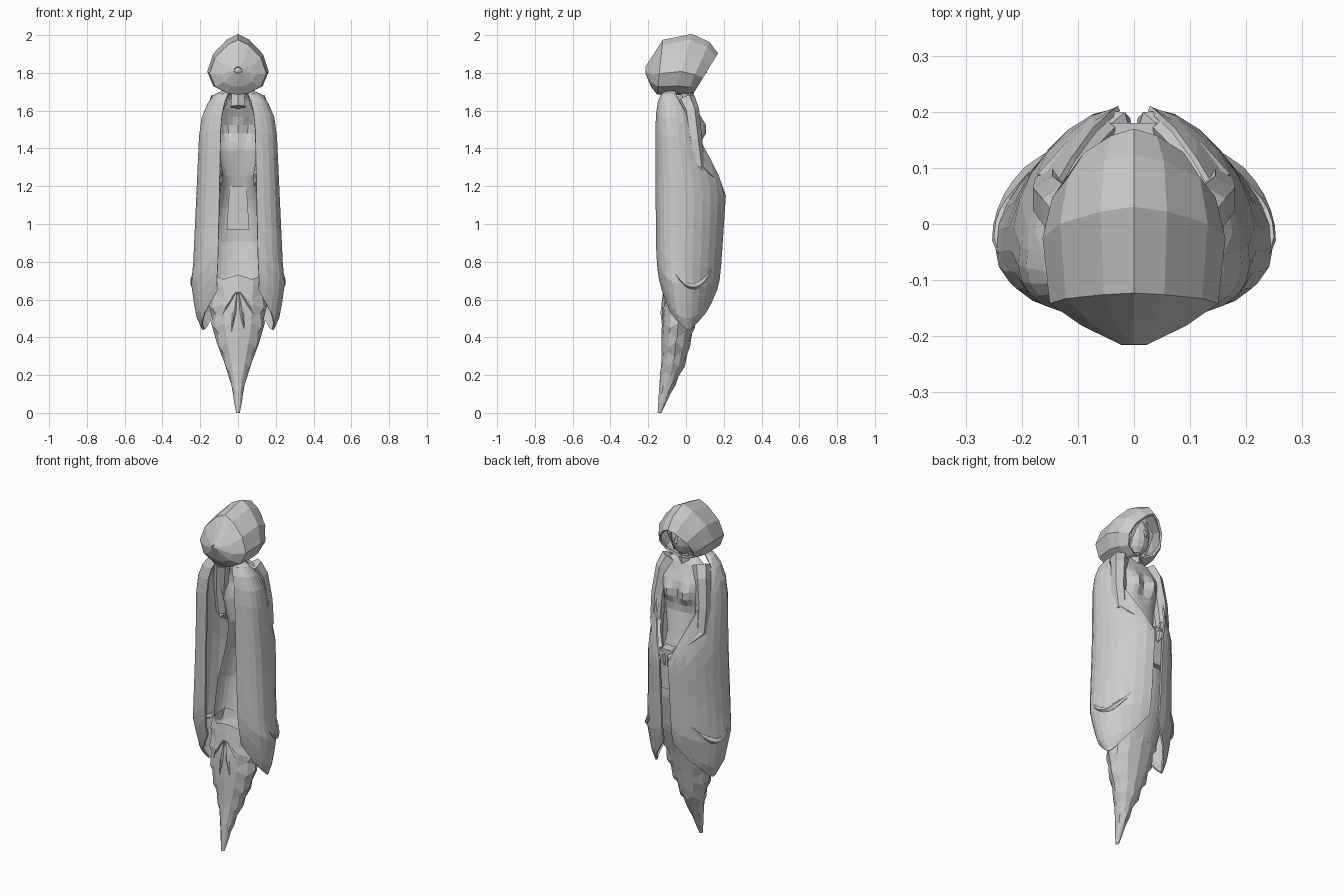
import bpy
import math
from mathutils import Vector

cube = bpy.data.objects.get("Cube")
if cube:
    bpy.data.objects.remove(cube)

stone = bpy.data.materials.new("grey_stone")
stone.use_nodes = True
grey = (.6, .6, .6, 1)
stone.diffuse_color = grey
stone.node_tree.nodes["Principled BSDF"].inputs["Base Color"].default_value = grey


def section(z, profile):
    """Half width, back y and front y of a profile at height z."""
    for low, high in zip(profile, profile[1:]):
        if z <= high[0]:
            break
    share = min(max((z - low[0]) / (high[0] - low[0]), 0), 1)
    return [a + (b - a) * share for a, b in zip(low[1:], high[1:])]


def spread(count):
    """Evenly spaced shares from zero to one."""
    return [step / count for step in range(count + 1)]


def loft(name, rows, closed=True, caps=False, thickness=0, mirror=False):
    """Skin a grid of points, one list per row."""
    size = len(rows[0])
    faces = []
    for row in range(len(rows) - 1):
        for col in range(size if closed else size - 1):
            after = (col + 1) % size
            start, above = row * size, (row + 1) * size
            faces.append((start + col, start + after, above + after, above + col))
    if caps:
        faces.append(tuple(reversed(range(size))))
        faces.append(tuple(range((len(rows) - 1) * size, len(rows) * size)))
    mesh = bpy.data.meshes.new(name)
    mesh.from_pydata([point for row in rows for point in row], [], faces)
    mesh.materials.append(stone)
    part = bpy.data.objects.new(name, mesh)
    bpy.context.collection.objects.link(part)
    if mirror:
        part.modifiers.new("Mirror", "MIRROR")
    if thickness:
        shell = part.modifiers.new("Solidify", "SOLIDIFY")
        shell.thickness, shell.offset = thickness, 0


def ring(z, half_width, back, front, sides=12):
    """Level ellipse of points."""
    middle, depth = (back + front) / 2, (front - back) / 2
    angles = [math.tau * side / sides for side in range(sides)]
    return [(-half_width * math.sin(a), middle + depth * math.cos(a), z) for a in angles]


def tube(name, path, radius, sides=6, mirror=True):
    """Low-poly limb along a path; radius is a rule of the share along it."""
    points = [Vector(point) for point in path]
    last = len(points) - 1
    rows = []
    for i, point in enumerate(points):
        along = (points[min(i + 1, last)] - points[max(i - 1, 0)]).normalized()
        across = along.cross(Vector((1, 0, 0))).normalized()
        other = along.cross(across)
        angles = [math.tau * side / sides for side in range(sides)]
        rows.append([point + radius(i / last) * (across * math.cos(a) + other * math.sin(a))
                     for a in angles])
    loft(name, rows, caps=True, mirror=mirror)


def bulge(size):
    """Radius rule that is thin at both ends."""
    return lambda t: size * (.2 + .8 * math.sin(math.pi * t))


def taper(start, end):
    return lambda t: start + (end - start) * t


# Cloak: height, half width, back y, front y
cloak_profile = [(.44, .185, -.03, .07), (.52, .22, -.09, .125), (.7, .245, -.14, .175),
                 (.8, .232, -.155, .185), (1.17, .215, -.16, .21), (1.5, .2, -.16, .11),
                 (1.6, .18, -.155, .09), (1.68, .13, -.14, .03), (1.7, .08, -.11, .01)]


def cloak_point(around, z):
    """Point on the cloak; around runs from its back edge to its front edge."""
    half_width, back, front = section(z, cloak_profile)
    angle = math.pi * (.15 + .81 * around)
    depth = ((1 - math.cos(angle)) / 2) ** 1.6
    return (half_width * math.sin(angle), back + (front - back) * depth, z)


def cloak_column(around):
    """Curved hem below, open neckline falling to the hands above."""
    hem = .44 + .21 * abs(2 * around - 1) ** 2
    top = 1.7 - .55 * max(0, 2 * around - 1) ** 1.2
    eased = [(1 - math.cos(math.pi * t)) / 2 for t in spread(14)]
    return [cloak_point(around, hem + (top - hem) * t) for t in eased]


columns = [cloak_column(around) for around in spread(12)]
loft("cloak", list(zip(*columns)), closed=False, thickness=.01, mirror=True)

# Crescent fold on each side of the cloak
fold = [cloak_point(.4 + .42 * t, .67 + .32 * (t - .45) ** 2) for t in spread(8)]
tube("cloak_fold", fold, bulge(.018), sides=5)

# Hood: top y, top z, bottom y, bottom z, half width, from back to rim
hood_rings = [(-.21, 1.83, -.21, 1.8, .02), (-.17, 1.89, -.18, 1.73, .09),
              (-.12, 1.97, -.15, 1.69, .145), (.03, 2, -.06, 1.69, .157),
              (.12, 1.96, 0, 1.69, .14), (.165, 1.9, .04, 1.7, .105)]


def hood_ring(top_y, top_z, low_y, low_z, half_width):
    """Egg-shaped ring, widest below its middle."""
    points = []
    for side in range(12):
        angle = math.tau * side / 12
        height = max(0, (1 + math.cos(angle)) / 2) ** 1.4
        x = math.sin(angle) * abs(math.sin(angle)) ** .5
        points.append((half_width * x, low_y + (top_y - low_y) * height,
                       low_z + (top_z - low_z) * height))
    return points


loft("hood", [hood_ring(*values) for values in hood_rings], caps=False, thickness=.012)
loft("hood_back", [hood_ring(-.215, 1.82, -.215, 1.81, .004), hood_ring(*hood_rings[0])], caps=True)

# Head, nose, hair and neck
bpy.ops.mesh.primitive_uv_sphere_add(segments=12, ring_count=8, radius=1,
                                     location=(0, .02, 1.82), scale=(.07, .07, .11))
head = bpy.context.object
head.name = "head"
head.data.materials.append(stone)
tube("nose", [(0, .08, 1.85), (0, .1, 1.8), (0, .09, 1.79)], bulge(.012), sides=4, mirror=False)
tube("hair_lock", [(.02, .08, 1.9), (.06, .06, 1.84), (.06, .02, 1.72)], bulge(.02), sides=5)
tube("neck", [(0, -.01, 1.62), (0, 0, 1.67), (0, .01, 1.75)], taper(.045, .035), mirror=False)

# Dress front, an open half shell: height, half width, side y, front y
dress_profile = [(.55, .14, -.02, .07), (.7, .16, 0, .12), (.9, .15, .02, .155),
                 (1.1, .11, .04, .15), (1.25, .08, .03, .11), (1.4, .11, .02, .075),
                 (1.56, .15, .01, .08), (1.65, .13, -.01, .04), (1.7, .04, -.03, .01)]


def dress_row(z):
    """Half ring of the dress, swelling over the bust."""
    half_width, side, front = section(z, dress_profile)
    points = []
    for t in spread(16):
        x = half_width * math.cos(math.pi * t)
        y = side + (front - side) * math.sin(math.pi * t) ** .8
        swell = math.exp(-((abs(x) - .055) / .035) ** 2 - ((z - 1.5) / .05) ** 2)
        points.append((x, y + .04 * swell, z))
    return points


loft("dress_front", [dress_row(.55 + 1.15 * t) for t in spread(26)], closed=False)

# Arms, hands and the cloth they hold
elbow = (.145, .065, 1.3)
tube("upper_arm", [(.1, .0, 1.66), (.125, .025, 1.6), (.145, .045, 1.45), elbow], taper(.05, .036))
tube("forearm", [elbow, (.1, .125, 1.25), (.05, .17, 1.19)], taper(.036, .022))
tube("hand", [(.055, .165, 1.2), (.03, .18, 1.165), (.01, .185, 1.11)], bulge(.026), sides=5)
tube("cord", [(.045, .13, 1.2), (.065, .14, 1.15), (.06, .14, 1.07)], bulge(.01), sides=4)


def cloth_row(z, half_width):
    back, front = .11, .18
    return [(half_width, back, z), (half_width, front, z),
            (-half_width, front, z), (-half_width, back, z)]


loft("held_cloth", [cloth_row(.97, .06), cloth_row(1.2, .045)], caps=True)

# Tapering skirt with stepped ruffles
skirt_profile = [(0, .01, -.15, -.13), (.17, .04, -.14, -.05), (.27, .075, -.13, 0),
                 (.42, .13, -.13, .035), (.55, .15, -.125, .07), (.72, .16, -.1, .12)]
skirt_rows = []
for level, t in enumerate(spread(14)):
    half_width, back, front = section(.72 * t, skirt_profile)
    flare = 1.04 if level % 2 else .95
    points = ring(.72 * t, half_width * flare, back, front)
    wave = .012 if level > 2 else 0
    skirt_rows.append([(x, y, z + wave * (-1) ** (level + i)) for i, (x, y, z) in enumerate(points)])
loft("skirt", skirt_rows)

# Pointed pleats at the back of the skirt
tube("back_pleat", [(.005, -.12, .64), (.02, -.125, .53), (.035, -.12, .42)], bulge(.01), sides=4)
tube("side_pleat", [(.01, -.12, .64), (.06, -.115, .57), (.1, -.09, .48)], bulge(.01), sides=4)
